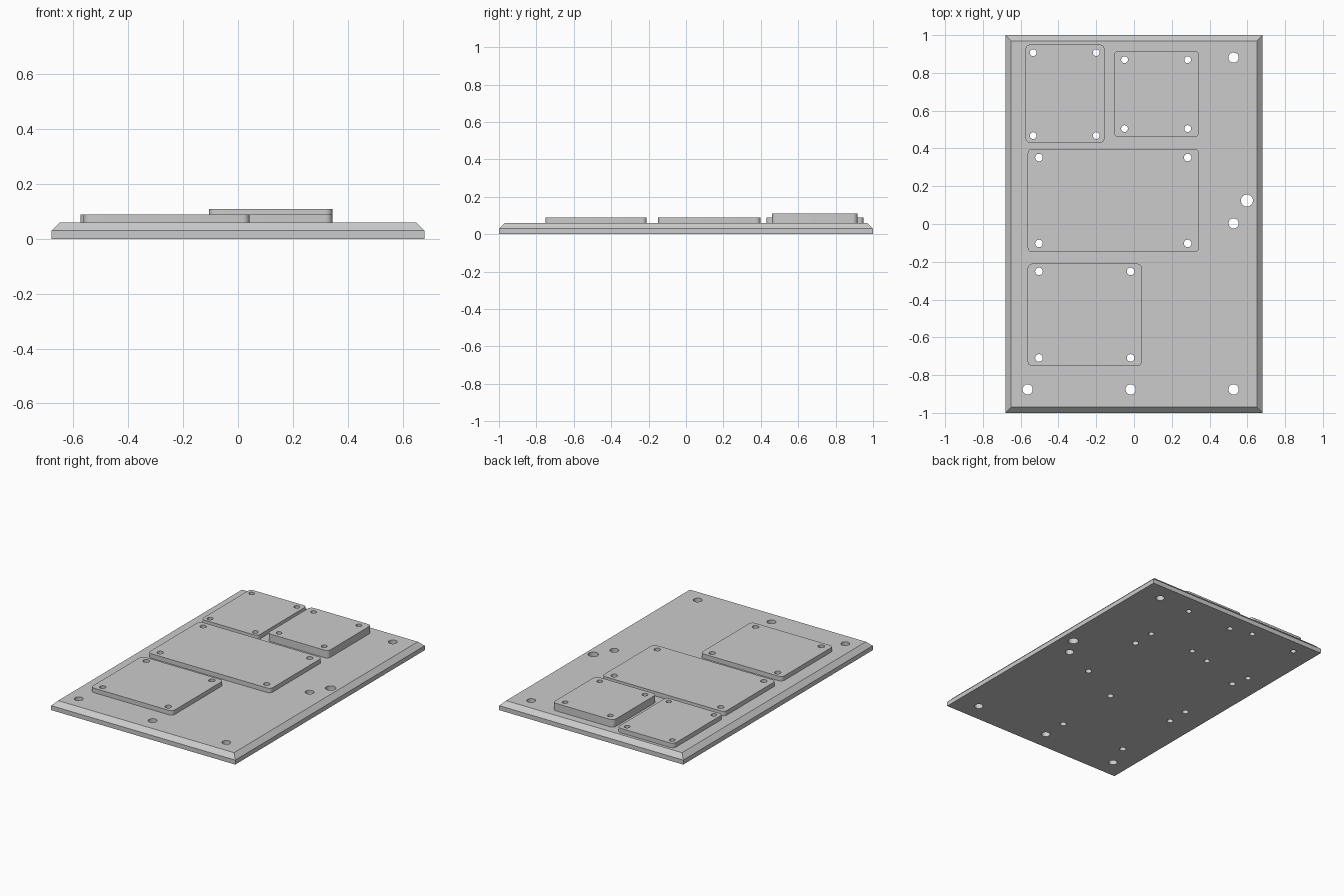
import bpy
import bmesh
from math import radians
from mathutils import Matrix

cube = bpy.data.objects.get("Cube")
if cube:
    bpy.data.objects.remove(cube, do_unlink=True)

BASE_TOP = 0.06


def add_object(name, bm):
    mesh = bpy.data.meshes.new(name)
    bm.to_mesh(mesh)
    bm.free()
    obj = bpy.data.objects.new(name, mesh)
    bpy.context.collection.objects.link(obj)
    return obj


def box(x0, x1, y0, y1, z0, z1):
    bm = bmesh.new()
    place = Matrix.Translation(((x0 + x1) / 2, (y0 + y1) / 2, (z0 + z1) / 2))
    size = Matrix.Diagonal((x1 - x0, y1 - y0, z1 - z0, 1))
    bmesh.ops.create_cube(bm, size=1, matrix=place @ size)
    return bm


def drill(obj, holes):
    """Cut vertical through-holes given as (x, y, radius)."""
    bm = bmesh.new()
    for x, y, r in holes:
        bmesh.ops.create_cone(bm, cap_ends=True, segments=32, radius1=r, radius2=r,
                              depth=1, matrix=Matrix.Translation((x, y, 0)))
    cutter = add_object("hole_cutter", bm)
    cutter.hide_render = True
    mod = obj.modifiers.new("holes", "BOOLEAN")
    mod.operation = "DIFFERENCE"
    mod.solver = "EXACT"
    mod.object = cutter
    bpy.ops.object.select_all(action="DESELECT")
    obj.select_set(True)
    bpy.context.view_layer.objects.active = obj
    bpy.ops.object.modifier_apply(modifier=mod.name)
    bpy.data.objects.remove(cutter, do_unlink=True)
    bpy.ops.object.shade_smooth_by_angle(angle=radians(30))


def rounded_plate(name, x0, x1, y0, y1, top, holes):
    bm = box(x0, x1, y0, y1, BASE_TOP, top)
    upright = [e for e in bm.edges
               if abs(e.verts[0].co.z - e.verts[1].co.z) > 0.01]
    bmesh.ops.bevel(bm, geom=upright, offset=0.025, segments=6,
                    profile=0.5, affect="EDGES")
    drill(add_object(name, bm), holes)


def corner_holes(x0, x1, y0, y1, r):
    return [(x, y, r) for x in (x0, x1) for y in (y0, y1)]


# Mounting holes of each raised plate
back_right = corner_holes(-0.534, -0.2, 0.468, 0.907, 0.018)
back_left = corner_holes(-0.05, 0.284, 0.505, 0.87, 0.018)
middle = corner_holes(-0.503, 0.284, -0.103, 0.352, 0.02)
front = corner_holes(-0.503, -0.018, -0.709, -0.251, 0.02)

# Raised plates
rounded_plate("back_right_plate", -0.574, -0.156, 0.43, 0.95, 0.09, back_right)
rounded_plate("back_left_plate", -0.106, 0.344, 0.46, 0.917, 0.11, back_left)
rounded_plate("middle_plate", -0.563, 0.344, -0.149, 0.398, 0.09, middle)
rounded_plate("front_plate", -0.563, 0.042, -0.752, -0.21, 0.09, front)

# Base panel with a chamfered upper rim
bm = box(-0.68, 0.68, -1, 1, 0, BASE_TOP)
rim = [e for e in bm.edges if all(v.co.z > 0.05 for v in e.verts)]
bmesh.ops.bevel(bm, geom=rim, offset=0.03, segments=1, affect="EDGES")
base = add_object("base_panel", bm)

# Base fixing holes plus the plate holes carried through
fixings = [(x, -0.876, 0.027) for x in (-0.563, -0.018, 0.527)]
fixings += [(0.527, 0.881, 0.027), (0.527, 0.003, 0.027), (0.598, 0.124, 0.032)]
drill(base, fixings + back_right + back_left + middle + front)
